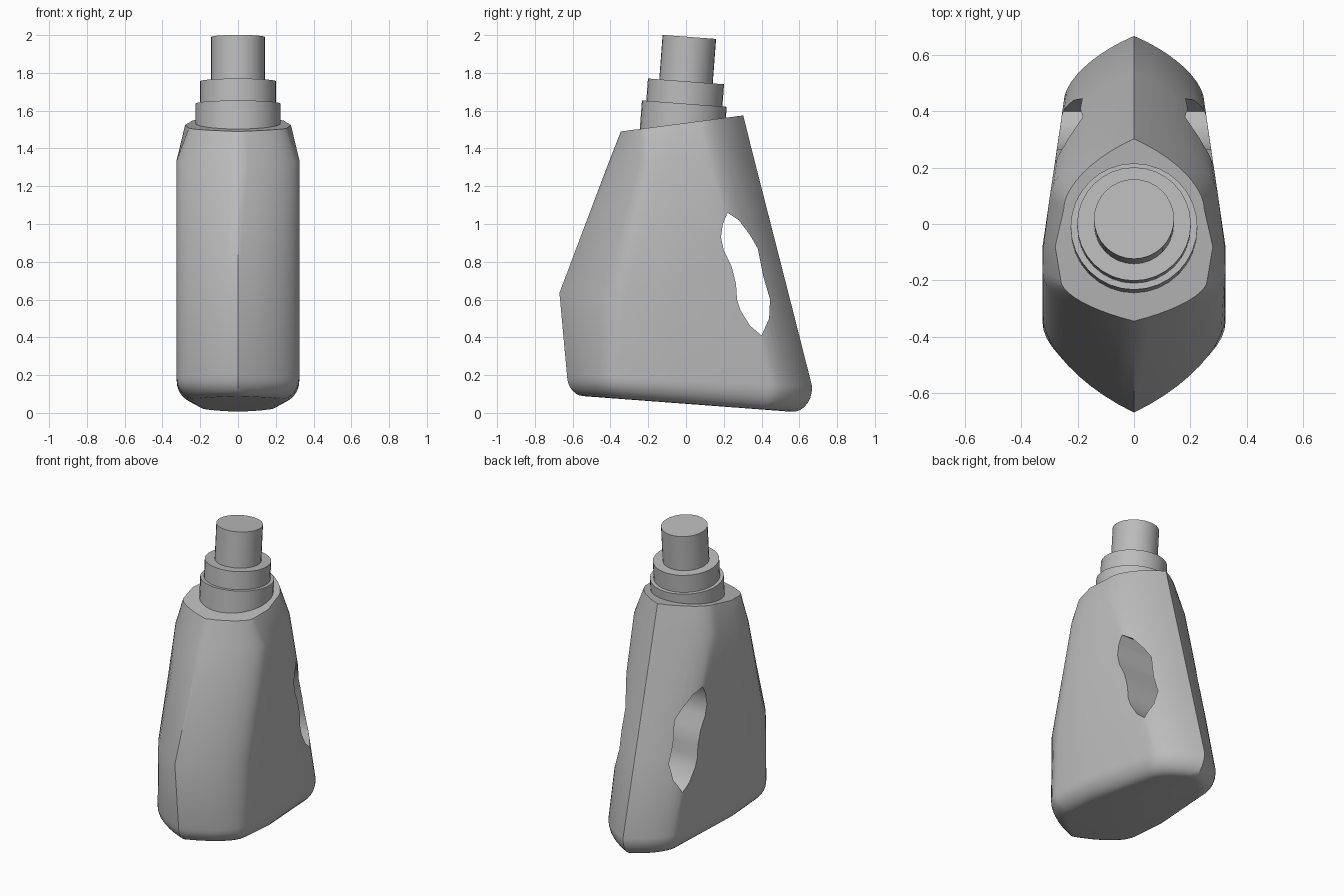
import bpy, bmesh, math
from mathutils import Vector

cube = bpy.data.objects.get("Cube")
if cube:
    bpy.data.objects.remove(cube, do_unlink=True)

grey = bpy.data.materials.new("plain grey")
grey.use_nodes = True
colour = (0.5, 0.5, 0.5, 1)
grey.diffuse_color = colour
grey.node_tree.nodes["Principled BSDF"].inputs["Base Color"].default_value = colour


def make_object(name, bm):
    bmesh.ops.recalc_face_normals(bm, faces=bm.faces)
    mesh = bpy.data.meshes.new(name)
    bm.to_mesh(mesh)
    bm.free()
    mesh.materials.append(grey)
    obj = bpy.data.objects.new(name, mesh)
    bpy.context.collection.objects.link(obj)
    return obj


def smooth(obj, angle):
    bpy.ops.object.select_all(action="DESELECT")
    obj.select_set(True)
    bpy.context.view_layer.objects.active = obj
    bpy.ops.object.shade_smooth_by_angle(angle=math.radians(angle))


def arc(tip, end, steps=10):
    """Rounded quarter from the centre line tip to the side, slightly pointed."""
    w, y = end
    d = y - tip
    p = [Vector(c) for c in ((0, tip), (0.6 * w, tip + 0.27 * d), (w, tip + 0.68 * d), (w, y))]
    out = []
    for i in range(steps + 1):
        t = i / steps
        s = 1 - t
        out.append(p[0] * s**3 + p[1] * 3 * s * s * t + p[2] * 3 * s * t * t + p[3] * t**3)
    return out


def section(front, front_side, middle, back_side, back):
    half = arc(front, front_side) + [Vector(middle)] + arc(back, back_side)[::-1]
    return half + [Vector((-p.x, p.y)) for p in half[-2:0:-1]]


def lift(outline, z, slope):
    return [Vector((p.x, p.y, z + slope * p.y)) for p in outline]


# Bottle body: rounded foot, belly, shoulder and slanted top
foot = section(-0.63, (0.325, -0.35), (0.325, -0.08), (0.25, 0.43), 0.668)
rings = []
for i in range(8):
    a = i / 7 * math.pi / 2
    inset = 1 - math.sin(a)
    sx, sy = 1 - 0.32 * inset, 1 - 0.15 * inset
    ring = [Vector((p.x * sx, p.y * sy - 0.01 * inset)) for p in foot]
    rings.append(lift(ring, 0.168 - 0.12 * math.cos(a), -0.075 + 0.029 * (1 - math.cos(a))))
rings[-1] = lift(foot, 0.17, -0.046)
rings.append(lift(section(-0.67, (0.325, -0.32), (0.325, -0.08), (0.268, 0.305), 0.542), 0.635, 0))
rings.append(lift(section(-0.417, (0.325, -0.17), (0.322, -0.08), (0.3, 0.09), 0.345), 1.36, 0.131))
rings.append(lift(section(-0.345, (0.26, -0.2), (0.28, -0.08), (0.25, 0.05), 0.303), 1.535, 0.131))

bm = bmesh.new()
loops = [[bm.verts.new(p) for p in ring] for ring in rings]
n = len(foot)
for low, high in zip(loops, loops[1:]):
    for i in range(n):
        j = (i + 1) % n
        bm.faces.new((low[i], low[j], high[j], high[i]))
bm.faces.new(loops[0][::-1])
bm.faces.new(loops[-1])
body = make_object("bottle_body", bm)

# Finger hole cut from side to side
hole = [(0.22, 1.06), (0.28, 1.02), (0.34, 0.94), (0.38, 0.87), (0.41, 0.72), (0.445, 0.6),
        (0.44, 0.5), (0.40, 0.41), (0.34, 0.46), (0.29, 0.54), (0.27, 0.6), (0.265, 0.68),
        (0.24, 0.78), (0.20, 0.86), (0.185, 0.93), (0.195, 1.0)]
bm = bmesh.new()
face = bm.faces.new([bm.verts.new((-0.6, y, z)) for y, z in hole])
moved = bmesh.ops.extrude_face_region(bm, geom=[face])["geom"]
bmesh.ops.translate(bm, verts=[v for v in moved if isinstance(v, bmesh.types.BMVert)], vec=(1.2, 0, 0))
cutter = make_object("finger_hole_cutter", bm)
cut = body.modifiers.new("finger_hole", "BOOLEAN")
cut.object = cutter
cut.operation = "DIFFERENCE"
cut.solver = "EXACT"
bpy.context.view_layer.objects.active = body
body.select_set(True)
bpy.ops.object.modifier_apply(modifier=cut.name)
bpy.data.objects.remove(cutter, do_unlink=True)
smooth(body, 35)

# Neck, collar and spout along one tilted axis
tilt = 0.075
axis = Vector((0, math.sin(tilt), math.cos(tilt)))
origin = Vector((0, 0, 1.755))
for name, radius, bottom, top in (("neck", 0.225, -0.29, -0.118),
                                  ("collar", 0.202, -0.14, 0),
                                  ("spout", 0.142, -0.02, 0.236)):
    bpy.ops.mesh.primitive_cylinder_add(vertices=32, radius=radius, depth=top - bottom,
                                        location=origin + axis * (top + bottom) / 2,
                                        rotation=(-tilt, 0, 0))
    part = bpy.context.object
    part.name = name
    part.data.materials.append(grey)
    smooth(part, 35)
